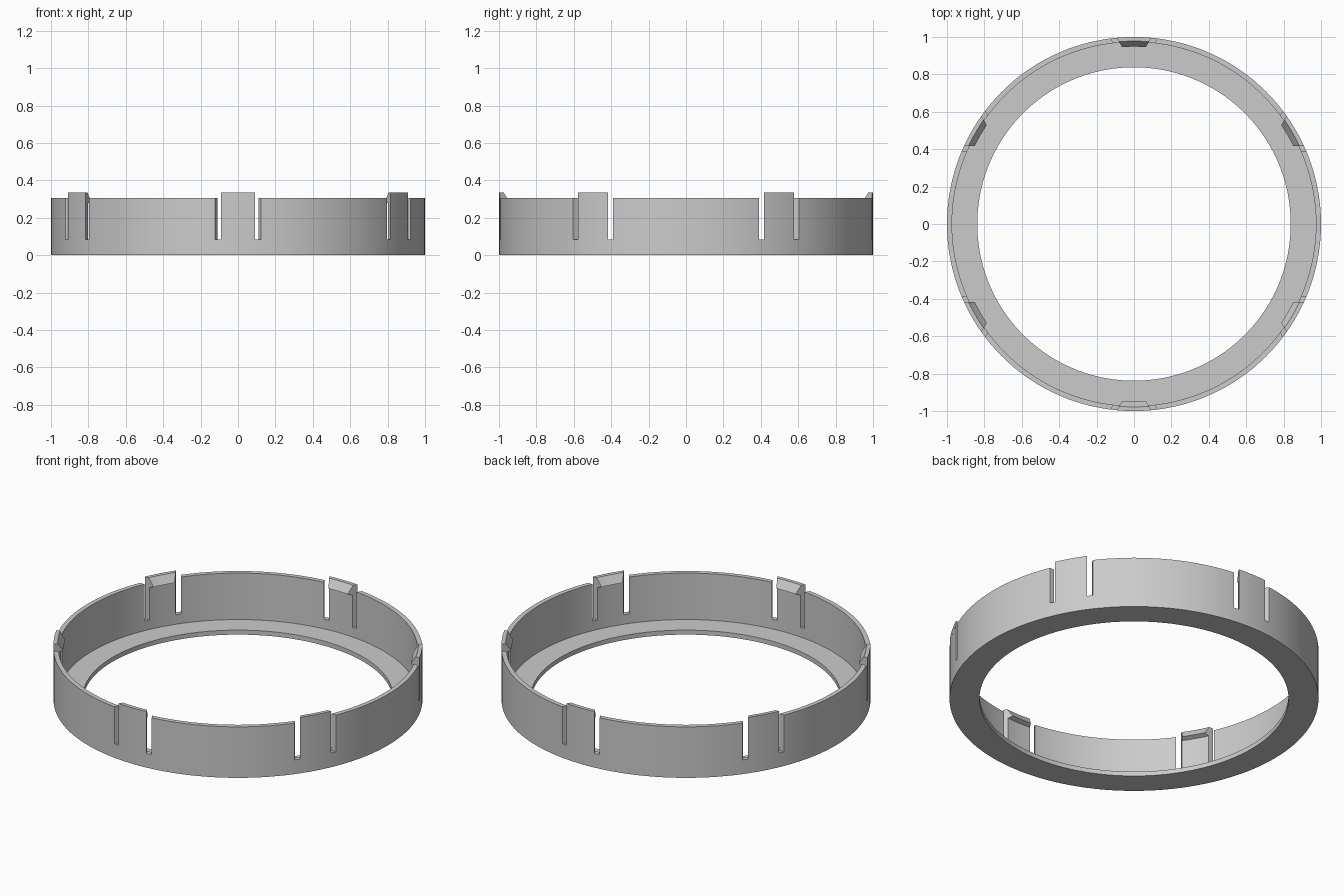
import bpy
import bmesh
from math import asin, cos, sin, radians, pi
from mathutils import Matrix, Vector

cube = bpy.data.objects.get("Cube")
if cube:
    bpy.data.objects.remove(cube, do_unlink=True)

OUTER, INNER, HOLE = 1.0, 0.973, 0.838
FLOOR, WALL_TOP, TAB_TOP, SLOT_BOTTOM = 0.027, 0.305, 0.335, 0.085
SLOT_NEAR, SLOT_FAR = 0.389, 0.418      # slot faces, measured from the axis
SEGMENTS = 144
TAB_ANGLES = [radians(30 + 60 * i) for i in range(6)]

grey = bpy.data.materials.new("plain grey")
grey.use_nodes = True
colour = (0.6, 0.6, 0.6, 1)
grey.diffuse_color = colour
grey.node_tree.nodes["Principled BSDF"].inputs["Base Color"].default_value = colour


def make_object(name, bm):
    bmesh.ops.recalc_face_normals(bm, faces=bm.faces)
    mesh = bpy.data.meshes.new(name)
    bm.to_mesh(mesh)
    bm.free()
    mesh.materials.append(grey)
    obj = bpy.data.objects.new(name, mesh)
    bpy.context.collection.objects.link(obj)
    return obj


def smooth(obj):
    bpy.ops.object.select_all(action="DESELECT")
    obj.select_set(True)
    bpy.context.view_layer.objects.active = obj
    bpy.ops.object.shade_smooth_by_angle(angle=radians(25))


def sweep(bm, sections, closed):
    """Skin a list of closed cross-sections, capping the ends if open."""
    rings = [[bm.verts.new(p) for p in s] for s in sections]
    n = len(rings[0])
    pairs = list(zip(rings, rings[1:]))
    if closed:
        pairs.append((rings[-1], rings[0]))
    else:
        bm.faces.new(rings[0])
        bm.faces.new(rings[-1])
    for a, b in pairs:
        for i in range(n):
            j = (i + 1) % n
            bm.faces.new((a[i], a[j], b[j], b[i]))


def polar(r, angle, z):
    return Vector((r * cos(angle), r * sin(angle), z))


# Ring: an L-shaped section turned around the axis
profile = [(HOLE, 0), (OUTER, 0), (OUTER, WALL_TOP), (INNER, WALL_TOP),
           (INNER, FLOOR), (HOLE, FLOOR)]
bm = bmesh.new()
sweep(bm, [[polar(r, 2 * pi * i / SEGMENTS, z) for r, z in profile]
           for i in range(SEGMENTS)], True)
ring = make_object("ring_body", bm)

# Slots: a slanted pair beside every tab
bm = bmesh.new()
for angle in TAB_ANGLES:
    for side in (1, -1):
        height = WALL_TOP
        place = (Matrix.Rotation(angle - side * pi / 6, 4, "Z")
                 @ Matrix.Translation((0.9, side * (SLOT_NEAR + SLOT_FAR) / 2,
                                       SLOT_BOTTOM + height / 2))
                 @ Matrix.Diagonal((0.14, SLOT_FAR - SLOT_NEAR, height, 1)))
        bmesh.ops.create_cube(bm, size=1, matrix=place)
cutter = make_object("slot_cutter", bm)
cut = ring.modifiers.new("slots", "BOOLEAN")
cut.operation = "DIFFERENCE"
cut.solver = "EXACT"
cut.object = cutter
bpy.context.view_layer.objects.active = ring
ring.select_set(True)
bpy.ops.object.modifier_apply(modifier=cut.name)
bpy.data.objects.remove(cutter, do_unlink=True)
smooth(ring)

# Tab hooks: raised catches with a sloped lead-in, ends in line with the slots
hook = [(OUTER, WALL_TOP), (OUTER, TAB_TOP), (0.978, TAB_TOP), (0.948, 0.288),
        (INNER, 0.278), (INNER, WALL_TOP)]
STEPS = 6
for number, angle in enumerate(TAB_ANGLES, 1):
    bm = bmesh.new()
    sections = []
    for i in range(STEPS + 1):
        t = 2 * i / STEPS - 1
        sections.append([polar(r, angle + t * (pi / 6 - asin(SLOT_FAR / r)), z)
                         for r, z in hook])
    sweep(bm, sections, False)
    smooth(make_object(f"tab_hook_{number}", bm))
